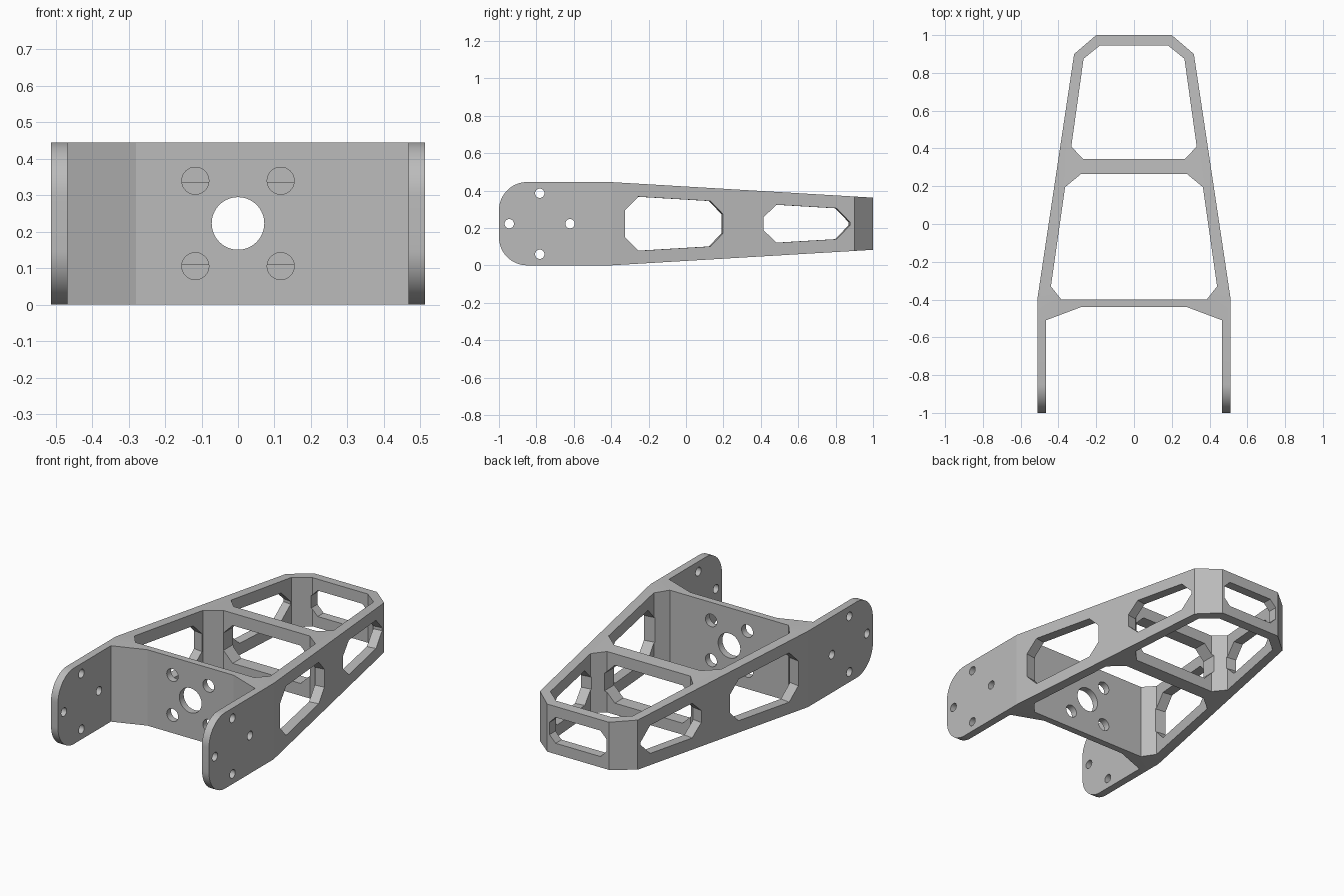
import bpy
import bmesh
import math
from mathutils import Vector

cube = bpy.data.objects.get("Cube")
if cube:
    bpy.data.objects.remove(cube, do_unlink=True)

HEIGHT = 0.445
MID = HEIGHT / 2
SEGMENTS = 64


def metal(name, value):
    mat = bpy.data.materials.new(name)
    mat.use_nodes = True
    color = (value, value, value, 1)
    mat.diffuse_color = color
    mat.node_tree.nodes["Principled BSDF"].inputs["Base Color"].default_value = color
    return mat


GREY = metal("plain grey", 0.5)


def prism(name, start, end):
    """Closed solid between two matching loops of points."""
    bm = bmesh.new()
    a = [bm.verts.new(p) for p in start]
    b = [bm.verts.new(p) for p in end]
    bm.faces.new(a)
    bm.faces.new(b[::-1])
    for i in range(len(a)):
        j = (i + 1) % len(a)
        bm.faces.new((a[j], a[i], b[i], b[j]))
    bmesh.ops.recalc_face_normals(bm, faces=bm.faces)
    mesh = bpy.data.meshes.new(name)
    bm.to_mesh(mesh)
    bm.free()
    mesh.materials.append(GREY)
    obj = bpy.data.objects.new(name, mesh)
    bpy.context.collection.objects.link(obj)
    return obj


def along_z(name, pts, lo, hi):
    return prism(name, [(x, y, lo) for x, y in pts], [(x, y, hi) for x, y in pts])


def along_y(name, pts, lo, hi):
    return prism(name, [(x, lo, z) for x, z in pts], [(x, hi, z) for x, z in pts])


def along_x(name, pts, lo, hi):
    return prism(name, [(lo, y, z) for y, z in pts], [(hi, y, z) for y, z in pts])


def mirror_u(half):
    return half + [(-u, v) for u, v in reversed(half)]


def mirror_z(half):
    return half + [(u, HEIGHT - v) for u, v in reversed(half)]


def circle(u, v, r):
    steps = [math.tau * i / SEGMENTS for i in range(SEGMENTS)]
    return [(u + r * math.cos(t), v + r * math.sin(t)) for t in steps]


def chamfered(w, h, c):
    right = [(w - c, MID - h), (w, MID - h + c), (w, MID + h - c), (w - c, MID + h)]
    return mirror_u(right)


def combine(target, tool, operation):
    tool.hide_render = True
    mod = target.modifiers.new(tool.name, "BOOLEAN")
    mod.operation = operation
    mod.solver = "EXACT"
    mod.object = tool
    bpy.context.view_layer.objects.active = target
    bpy.ops.object.modifier_apply(modifier=mod.name)
    bpy.data.objects.remove(tool, do_unlink=True)


# Plan outline: tapered frame with two mounting ears at the front
frame = along_z("bracket_frame", mirror_u([
    (0.28, -0.44), (0.467, -0.51), (0.467, -1), (0.512, -1),
    (0.512, -0.40), (0.317, 0.90), (0.2, 1)]), 0, HEIGHT)

# Side outline: rounded ears, then a taper toward the back
R = 0.15
arc = [math.pi / 2 * i / 16 for i in range(17)]
lower = [(1, 0.083), (-0.40, 0)]
lower += [(R - 1 - R * math.sin(t), R - R * math.cos(t)) for t in arc]
lower = [(1.2, 0.083 + 0.2 * 0.083 / 1.4)] + lower[1:]
combine(frame, along_x("side_outline", mirror_z(lower), -1, 1), "INTERSECT")

# Vertical cavities leaving the three cross ribs
cavities = {
    "rear_cavity": [(0.27, 0.345), (0.332, 0.41), (0.267, 0.875), (0.18, 0.945)],
    "middle_cavity": [(0.385, -0.40), (0.44, -0.33), (0.365, 0.195), (0.28, 0.265)],
}
for name, half in cavities.items():
    combine(frame, along_z(name, mirror_u(half), -0.1, 0.6), "DIFFERENCE")

# Windows through the middle and rear ribs
combine(frame, along_y("middle_window", chamfered(0.28, 0.111, 0.06), 0.2, 0.42), "DIFFERENCE")
combine(frame, along_y("rear_window", chamfered(0.185, 0.076, 0.04), 0.9, 1.1), "DIFFERENCE")

# Side windows, cut square to the slanted walls
slope = 0.195 / 1.3
windows = {
    "large_window": [(-0.325, 0.15), (-0.255, 0.078), (0.13, 0.101), (0.197, 0.17)],
    "small_window": [(0.415, 0.187), (0.485, 0.121), (0.805, 0.14), (0.877, 0.214)],
}
for side in (-1, 1):
    reach = Vector((side, slope, 0)).normalized() * 0.09
    for name, half in windows.items():
        wall = [Vector((side * (0.512 - slope * (y + 0.4)), y, z))
                for y, z in mirror_z(half)]
        cutter = prism(name, [p - reach for p in wall], [p + reach for p in wall])
        combine(frame, cutter, "DIFFERENCE")

# Bolt holes through both ears
for y, z in ((-0.945, MID), (-0.62, MID), (-0.782, MID + 0.163), (-0.782, MID - 0.163)):
    combine(frame, along_x("ear_hole", circle(y, z, 0.025), -1, 1), "DIFFERENCE")

# Shaft hole and four bolt holes in the front rib
front_holes = [(0, MID, 0.072)]
front_holes += [(sx * 0.117, MID + sz * 0.117, 0.037) for sx in (-1, 1) for sz in (-1, 1)]
for x, z, r in front_holes:
    combine(frame, along_y("front_hole", circle(x, z, r), -0.6, -0.3), "DIFFERENCE")

# Smooth only the round holes and ear corners
bpy.ops.object.select_all(action="DESELECT")
frame.select_set(True)
bpy.context.view_layer.objects.active = frame
bpy.ops.object.shade_smooth_by_angle(angle=math.radians(7))
